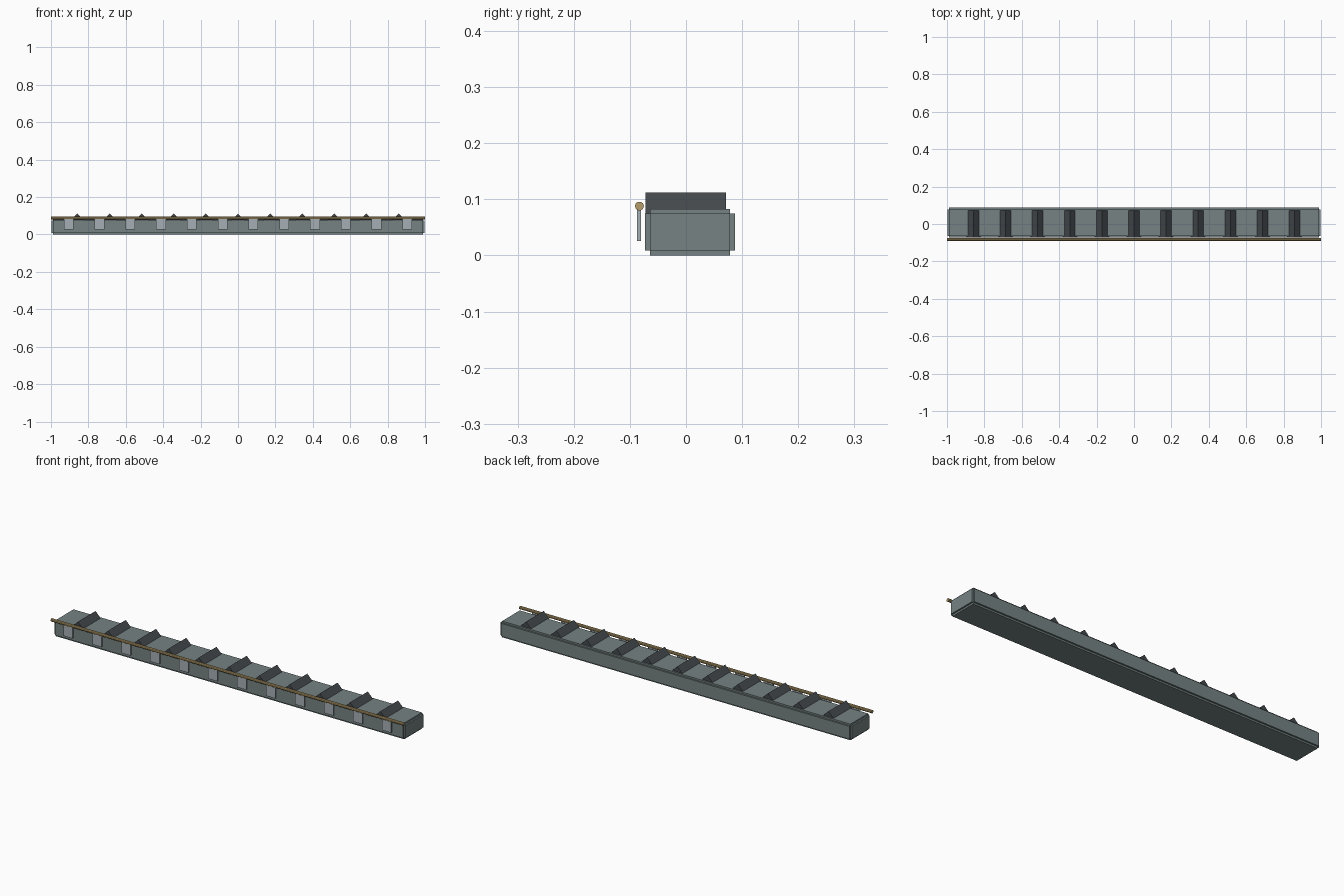
import bpy, bmesh, math
from mathutils import Matrix

cube = bpy.data.objects.get("Cube")
if cube:
    bpy.data.objects.remove(cube, do_unlink=True)


def material(name, rgb):
    m = bpy.data.materials.new(name)
    m.use_nodes = True
    m.diffuse_color = (*rgb, 1)
    bsdf = next(n for n in m.node_tree.nodes if n.type == 'BSDF_PRINCIPLED')
    bsdf.inputs["Base Color"].default_value = (*rgb, 1)
    return m


SLATE = material("slate grey", (0.18, 0.225, 0.225))
DARK = material("charcoal", (0.06, 0.068, 0.076))
PALE = material("pale steel", (0.38, 0.43, 0.46))
BRASS = material("brass", (0.46, 0.34, 0.15))


def add_box(bm, lo, hi):
    size = [b - a for a, b in zip(lo, hi)]
    mid = [(a + b) / 2 for a, b in zip(lo, hi)]
    bmesh.ops.create_cube(bm, size=1, matrix=Matrix.Translation(mid) @ Matrix.Diagonal((*size, 1)))


def finish(bm, name, mat):
    bmesh.ops.recalc_face_normals(bm, faces=bm.faces[:])
    mesh = bpy.data.meshes.new(name)
    bm.to_mesh(mesh)
    bm.free()
    mesh.materials.append(mat)
    obj = bpy.data.objects.new(name, mesh)
    bpy.context.collection.objects.link(obj)
    return obj


# Beam body: three crossing blocks leave a small step along every edge
X, Y0, Y1, H, STEP = 0.997, -0.073, 0.087, 0.083, 0.0085
lo, hi = (-X, Y0, 0), (X, Y1, H)
bm = bmesh.new()
for axis in range(3):
    add_box(bm,
            [v if i == axis else v + STEP for i, v in enumerate(lo)],
            [v if i == axis else v - STEP for i, v in enumerate(hi)])
finish(bm, "beam_body", SLATE)

# Triangular ridges across the top, sunk into the body
for i in range(11):
    x = (i - 5) * 0.1717
    bm = bmesh.new()
    profile = [(x - 0.052, 0.06), (x + 0.052, 0.06), (x, 0.112)]
    face = bm.faces.new([bm.verts.new((px, -0.0726, pz)) for px, pz in profile])
    out = bmesh.ops.extrude_face_region(bm, geom=[face])
    bmesh.ops.translate(bm, vec=(0, 0.144, 0),
                        verts=[g for g in out["geom"] if isinstance(g, bmesh.types.BMVert)])
    finish(bm, f"ridge_{i + 1}", DARK)

# Flat posts below the front rail
for i in range(12):
    x = (i - 5.5) * 0.1645
    bm = bmesh.new()
    add_box(bm, (x - 0.026, -0.087, 0.026), (x + 0.026, -0.080, 0.084))
    finish(bm, f"rail_post_{i + 1}", PALE)

# Round front rail
bm = bmesh.new()
bmesh.ops.create_cone(bm, cap_ends=True, segments=10, radius1=0.008, radius2=0.008, depth=2,
                      matrix=Matrix.Translation((0, -0.083, 0.088)) @ Matrix.Rotation(math.pi / 2, 4, 'Y'))
finish(bm, "front_rail", BRASS)
